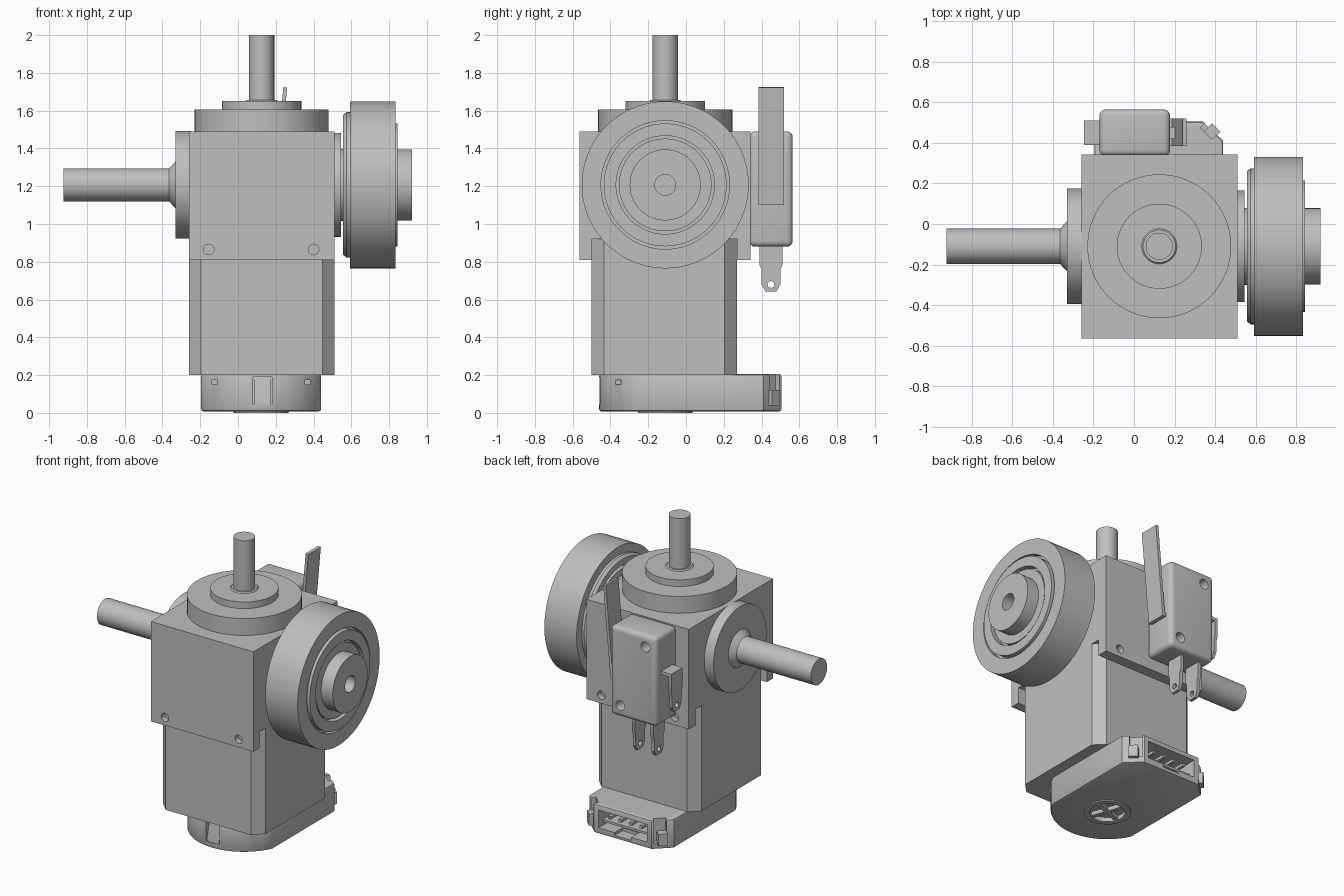
import bpy, bmesh, math
from mathutils import Matrix, Vector

if "Cube" in bpy.data.objects:
    bpy.data.objects.remove(bpy.data.objects["Cube"])

grey = bpy.data.materials.new("plain grey")
grey.use_nodes = True
grey.diffuse_color = (0.52, 0.52, 0.52, 1)
grey.node_tree.nodes["Principled BSDF"].inputs["Base Color"].default_value = grey.diffuse_color

CX, CY, CZ = 0.125, -0.11, 1.207      # shared shaft axes
MID = 0.1225                          # mirror plane of the encoder housing
parts, cutters = [], []


def finish(name, bm):
    bmesh.ops.recalc_face_normals(bm, faces=bm.faces)
    mesh = bpy.data.meshes.new(name)
    bm.to_mesh(mesh)
    bm.free()
    mesh.materials.append(grey)
    obj = bpy.data.objects.new(name, mesh)
    bpy.context.collection.objects.link(obj)
    parts.append(obj)
    return obj


def box(name, x, y, z, turn=0, axis='Z'):
    """Box from (min, max) ranges, turned about its own centre."""
    bm = bmesh.new()
    bmesh.ops.create_cube(bm, size=1)
    size = Vector((x[1] - x[0], y[1] - y[0], z[1] - z[0]))
    mid = Vector((sum(x), sum(y), sum(z))) / 2
    bm.transform(Matrix.Translation(mid) @ Matrix.Rotation(math.radians(turn), 4, axis)
                 @ Matrix.Diagonal((*size, 1)))
    return finish(name, bm)


def prism(name, outline, axis, a, b):
    """Extrude a flat outline along x, y or z from a to b."""
    place = {'x': lambda p, d: (d, p[0], p[1]),
             'y': lambda p, d: (p[0], d, p[1]),
             'z': lambda p, d: (p[0], p[1], d)}[axis]
    bm = bmesh.new()
    low = [bm.verts.new(place(p, a)) for p in outline]
    high = [bm.verts.new(place(p, b)) for p in outline]
    bm.faces.new(low)
    bm.faces.new(high)
    for i in range(len(outline)):
        j = (i + 1) % len(outline)
        bm.faces.new((low[i], low[j], high[j], high[i]))
    return finish(name, bm)


def lathe(name, profile, axis, centre, steps=64):
    """Revolve (radius, height) points; height runs along the axis."""
    bm = bmesh.new()
    verts = [bm.verts.new((r, 0, h)) for r, h in profile]
    edges = [bm.edges.new(pair) for pair in zip(verts, verts[1:])]
    bmesh.ops.spin(bm, geom=verts + edges, cent=(0, 0, 0), axis=(0, 0, 1),
                   angle=math.tau, steps=steps)
    bmesh.ops.remove_doubles(bm, verts=bm.verts, dist=0.0005)
    turn = Vector((0, 0, 1)).rotation_difference(Vector(axis)).to_matrix().to_4x4()
    bm.transform(Matrix.Translation(centre) @ turn)
    return finish(name, bm)


def rod(name, radius, a, b, axis, centre, steps=32):
    return lathe(name, [(0, a), (radius, a), (radius, b), (0, b)], axis, centre, steps)


def cut(target, cutter):
    parts.remove(cutter)
    cutters.append(cutter)
    cutter.hide_render = True
    mod = target.modifiers.new("cut", 'BOOLEAN')
    mod.operation = 'DIFFERENCE'
    mod.solver = 'EXACT'
    mod.object = cutter


def bevel(obj, width, segments):
    mod = obj.modifiers.new("bevel", 'BEVEL')
    mod.width, mod.segments = width, segments
    mod.limit_method = 'ANGLE'
    mod.angle_limit = math.radians(50)


X, Y, Z = (1, 0, 0), (0, 1, 0), (0, 0, 1)

# Gearbox: block with front and back skirts, seen from the side as an arch
gearbox = prism("gearbox", [(-0.565, 0.81), (-0.5, 0.81), (-0.5, 0.92), (0.27, 0.92),
                            (0.27, 0.81), (0.342, 0.81), (0.342, 1.49), (-0.565, 1.49)],
                'x', -0.26, 0.512)
for x in (-0.155, 0.4):
    for y in (-0.565, 0.342):
        cut(gearbox, rod("screw_hole", 0.028, -0.04, 0.04, Y, (x, y, 0.865)))

# Motor with chamfered corners
c = 0.065
x0, x1, y0, y1 = -0.26, 0.512, -0.5, 0.27
prism("motor", [(x0 + c, y0), (x1 - c, y0), (x1, y0 + c), (x1, y1 - c),
                (x1 - c, y1), (x0 + c, y1), (x0, y1 - c), (x0, y0 + c)], 'z', 0.2, 0.92)

# Top flange and shaft
lathe("top_flange", [(0, 1.48), (0.355, 1.48), (0.355, 1.605), (0.21, 1.605), (0.21, 1.65),
                     (0.087, 1.65), (0.08, 1.657), (0, 1.657)], Z, (CX, CY, 0))
rod("top_shaft", 0.067, 1.64, 2.0, Z, (CX, CY, 0))

# Side output shaft with disc and cone
lathe("side_shaft", [(0, 0.25), (0.285, 0.25), (0.285, 0.33), (0.125, 0.33), (0.087, 0.365),
                     (0.087, 0.925), (0, 0.925)], (-1, 0, 0), (0, CY, CZ))

# Wheel side: cover disc, then grooved wheel with hub
rod("wheel_cover", 0.275, 0.5, 0.545, X, (0, CY, CZ), 64)
lathe("wheel", [(0, 0.54), (0.19, 0.54), (0.19, 0.565), (0.3, 0.565), (0.3, 0.6), (0.33, 0.6),
                (0.33, 0.557), (0.37, 0.557), (0.385, 0.575), (0.385, 0.592), (0.442, 0.592),
                (0.442, 0.835), (0.34, 0.835), (0.34, 0.80), (0.325, 0.80), (0.325, 0.845),
                (0.26, 0.845), (0.26, 0.80), (0.245, 0.80), (0.245, 0.835), (0.188, 0.835),
                (0.188, 0.922), (0.055, 0.922), (0.055, 0.8), (0, 0.8)],
      X, (0, CY, CZ), 80)

# Encoder housing: round front, chamfered back corners
half, radius = 0.3175, 0.35
swing = math.asin(half / radius)
outline = []
for i in range(25):
    a = swing * (i / 12 - 1)
    outline.append((MID + radius * math.sin(a), CY - radius * math.cos(a)))
outline += [(MID + half, 0.41), (MID + half - 0.1, 0.505),
            (MID - half + 0.1, 0.505), (MID - half, 0.41)]
housing = prism("encoder_housing", outline, 'z', 0.008, 0.205)
bevel(housing, 0.012, 2)

# Front latch
cut(housing, box("latch_recess", (0.08, 0.18), (-0.5, -0.42), (0.045, 0.19)))
prism("front_latch", [(-0.425, 0.19), (-0.41, 0.19), (-0.41, 0.045), (-0.455, 0.045),
                      (-0.455, 0.06)], 'x', 0.085, 0.175)

# Mirrored slots and back corner latches
for s in (-1, 1):
    cut(housing, box("slot", (MID + s * 0.245 - 0.014, MID + s * 0.245 + 0.014),
                     (-0.42, -0.3), (0.15, 0.175)))
    mx = MID + s * 0.262
    cut(housing, box("corner_recess", (mx - 0.04, mx + 0.04), (0.435, 0.515),
                     (0.05, 0.25), 45))
    box("corner_latch", (mx - 0.03, mx + 0.03), (0.425, 0.485), (0.04, 0.12), 45)

# Connector socket in the back, with shroud ribs and pins
cut(housing, box("socket", (-0.06, 0.305), (0.36, 0.56), (0.05, 0.17)))
cut(housing, box("socket_notch", (0.06, 0.185), (0.42, 0.56), (0.03, 0.1)))
box("socket_shelf", (-0.06, 0.305), (0.36, 0.46), (0.075, 0.09))
for i in range(4):
    px = MID - 0.12 + i * 0.08
    box("socket_pin", (px - 0.01, px + 0.01), (0.35, 0.48), (0.115, 0.135))

# Round dial under the housing
lathe("dial_ring", [(0.11, 0.03), (0.11, 0), (0.145, 0), (0.145, 0.03)], Z, (MID, CY, 0), 48)
cut(housing, rod("dial_well", 0.12, -0.05, 0.03, Z, (MID, CY, 0), 48))
for turn in (20, 110):
    box("dial_cross", (MID - 0.105, MID + 0.105), (CY - 0.014, CY + 0.014),
        (0.003, 0.04), turn)

# Limit switch body
switch = box("switch_body", (-0.17, 0.178), (0.335, 0.565), (0.88, 1.49))
bevel(switch, 0.03, 4)
for x, z in ((-0.09, 1.41), (0.1, 0.96)):
    cut(switch, rod("switch_hole", 0.034, 0.45, 0.65, Y, (x, 0, z), 24))


def terminal(x, top):
    """Tapered solder tab with an eyelet, hanging down from top."""
    side = [(0.06, 0.03), (0.06, -0.1), (0.05, -0.12), (0.05, -0.2), (0.028, -0.238)]
    pts = side + [(-w, h) for w, h in reversed(side)]
    tab = prism("switch_terminal", [(0.45 + w, top + h) for w, h in pts],
                'x', x - 0.011, x + 0.011)
    cut(tab, rod("eyelet", 0.018, x - 0.05, x + 0.05, X, (0, 0.45, top - 0.2), 16))


terminal(0.04, 0.88)
terminal(-0.1, 0.88)
terminal(-0.235, 1.215)
box("terminal_arm", (-0.235, -0.16), (0.39, 0.51), (1.223, 1.245))

# Switch lever, its foot and plunger
prism("switch_lever", [(0.17, 1.1), (0.205, 1.1), (0.26, 1.722), (0.24, 1.725),
                       (0.188, 1.12), (0.17, 1.12)], 'y', 0.385, 0.52)
box("switch_plunger", (0.17, 0.205), (0.42, 0.48), (1.24, 1.3))

# Bake cuts, drop the helpers and smooth the round surfaces
bpy.ops.object.select_all(action='DESELECT')
for obj in parts:
    obj.select_set(True)
bpy.context.view_layer.objects.active = parts[0]
bpy.ops.object.convert(target='MESH')
for obj in cutters:
    bpy.data.objects.remove(obj)
bpy.ops.object.shade_smooth_by_angle(angle=math.radians(30))
